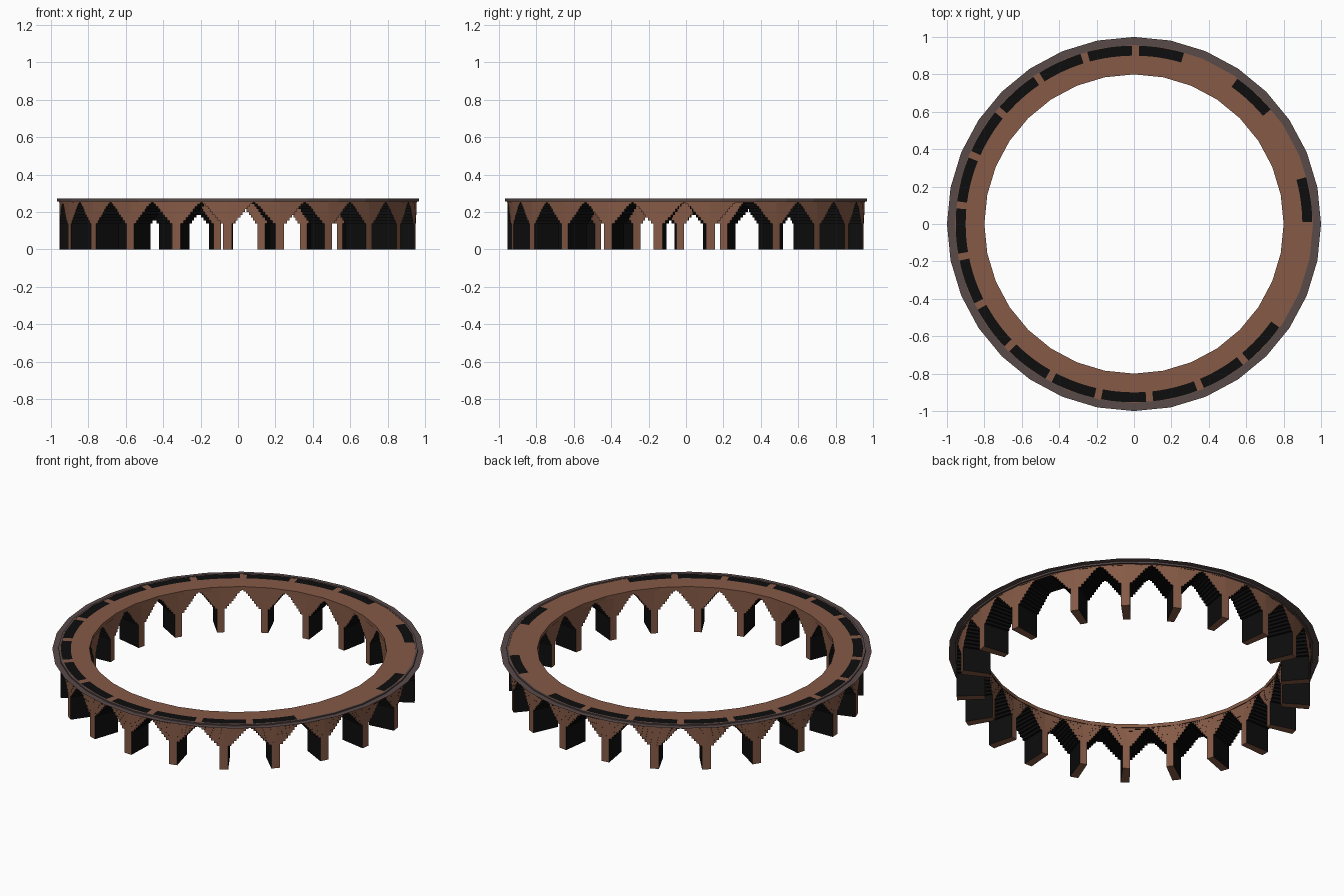
import bpy, bmesh, math

if "Cube" in bpy.data.objects:
    bpy.data.objects.remove(bpy.data.objects["Cube"])

SEG = 32
STEP = math.radians(16.875)      # pier spacing
START = math.radians(30.4)       # first pier; the seam leaves one wider arch
COUNT = 21
R_IN, R_OUT = 0.802, 0.955


def material(name, rgb):
    m = bpy.data.materials.new(name)
    m.diffuse_color = (*rgb, 1)
    m.use_nodes = True
    m.node_tree.nodes["Principled BSDF"].inputs["Base Color"].default_value = m.diffuse_color
    return m


BROWN = material("brown_brick", (0.235, 0.102, 0.061))
BLACK = material("black_reveal", (0.004, 0.004, 0.004))
GREY = material("grey_rim", (0.10, 0.07, 0.066))


def finish(name, bm, mats):
    me = bpy.data.meshes.new(name)
    bm.to_mesh(me)
    bm.free()
    for m in mats:
        me.materials.append(m)
    ob = bpy.data.objects.new(name, me)
    bpy.context.collection.objects.link(ob)
    return ob


def polar(r, a, z):
    return (r * math.cos(a), r * math.sin(a), z)


def quad(bm, pts, mat=0):
    f = bm.faces.new([bm.verts.new(p) for p in pts])
    f.material_index = mat


def lathe(name, profile, mats, closed=True, black_edges=()):
    """Revolve an (r, z) profile around z with flat sides."""
    bm = bmesh.new()
    rings = [[bm.verts.new(polar(r, 2 * math.pi * i / SEG, z)) for i in range(SEG)]
             for r, z in profile]
    n = len(rings)
    for k in range(n if closed else n - 1):
        a, b = rings[k], rings[(k + 1) % n]
        for i in range(SEG):
            j = (i + 1) % SEG
            f = bm.faces.new((a[i], a[j], b[j], b[i]))
            f.material_index = 1 if k in black_edges else 0
    return finish(name, bm, mats)


# Brown top ring with dark underside
lathe("top_ring", [(0.80, 0.25), (0.957, 0.25), (0.957, 0.271), (0.80, 0.271)],
      [BROWN, BLACK], black_edges=(0,))
# Grey edge moulding and its thin outer flange
lathe("rim_moulding", [(0.957, 0.256), (0.968, 0.256), (0.968, 0.273), (0.957, 0.273)], [GREY])
lathe("outer_flange", [(0.968, 0.266), (1.0, 0.266)], [GREY], closed=False)

# Corbelled pier: (bottom height, half width at the outer face) of each course
COURSES = [(0, .024), (.14, .040), (.155, .054), (.17, .068), (.185, .081),
           (.20, .094), (.215, .106), (.23, .120), (.242, .134)]
TOP = 0.252


def pier(name, mid):
    bm = bmesh.new()
    prev = None
    for i, (z0, w) in enumerate(COURSES):
        z1 = COURSES[i + 1][0] if i + 1 < len(COURSES) else TOP
        h = w / R_OUT
        for s in (-1, 1):
            a, e = mid, mid + s * h
            # inner and outer faces
            for r, flip in ((R_OUT, s), (R_IN, -s)):
                p = [polar(r, a, z0), polar(r, e, z0), polar(r, e, z1), polar(r, a, z1)]
                quad(bm, p if flip > 0 else p[::-1])
            # black side reveal
            p = [polar(R_OUT, e, z0), polar(R_IN, e, z0), polar(R_IN, e, z1), polar(R_OUT, e, z1)]
            quad(bm, p if s > 0 else p[::-1], 1)
            # underside of the step (brown foot, black ledges)
            b = mid if prev is None else mid + s * prev
            p = [polar(R_IN, b, z0), polar(R_IN, e, z0), polar(R_OUT, e, z0), polar(R_OUT, b, z0)]
            quad(bm, p if s > 0 else p[::-1], 0 if prev is None else 1)
        prev = h
    bmesh.ops.remove_doubles(bm, verts=bm.verts, dist=1e-5)
    finish(name, bm, [BROWN, BLACK])


def top_plate(name, mid):
    """Thin black panel on the ring above a pier."""
    bm = bmesh.new()
    n, h = 6, math.radians(7.3)
    for i in range(n):
        a, b = (mid - h + 2 * h * (i + k) / n for k in (0, 1))
        quad(bm, [polar(.90, a, .2735), polar(.953, a, .2735),
                  polar(.953, b, .2735), polar(.90, b, .2735)])
    finish(name, bm, [BLACK])


PLAIN = {0, 2, 18, 19}           # piers whose top stays brown
for k in range(COUNT):
    ang = START + k * STEP
    pier(f"pier_{k + 1}", ang)
    if k not in PLAIN:
        top_plate(f"top_panel_{k + 1}", ang)
